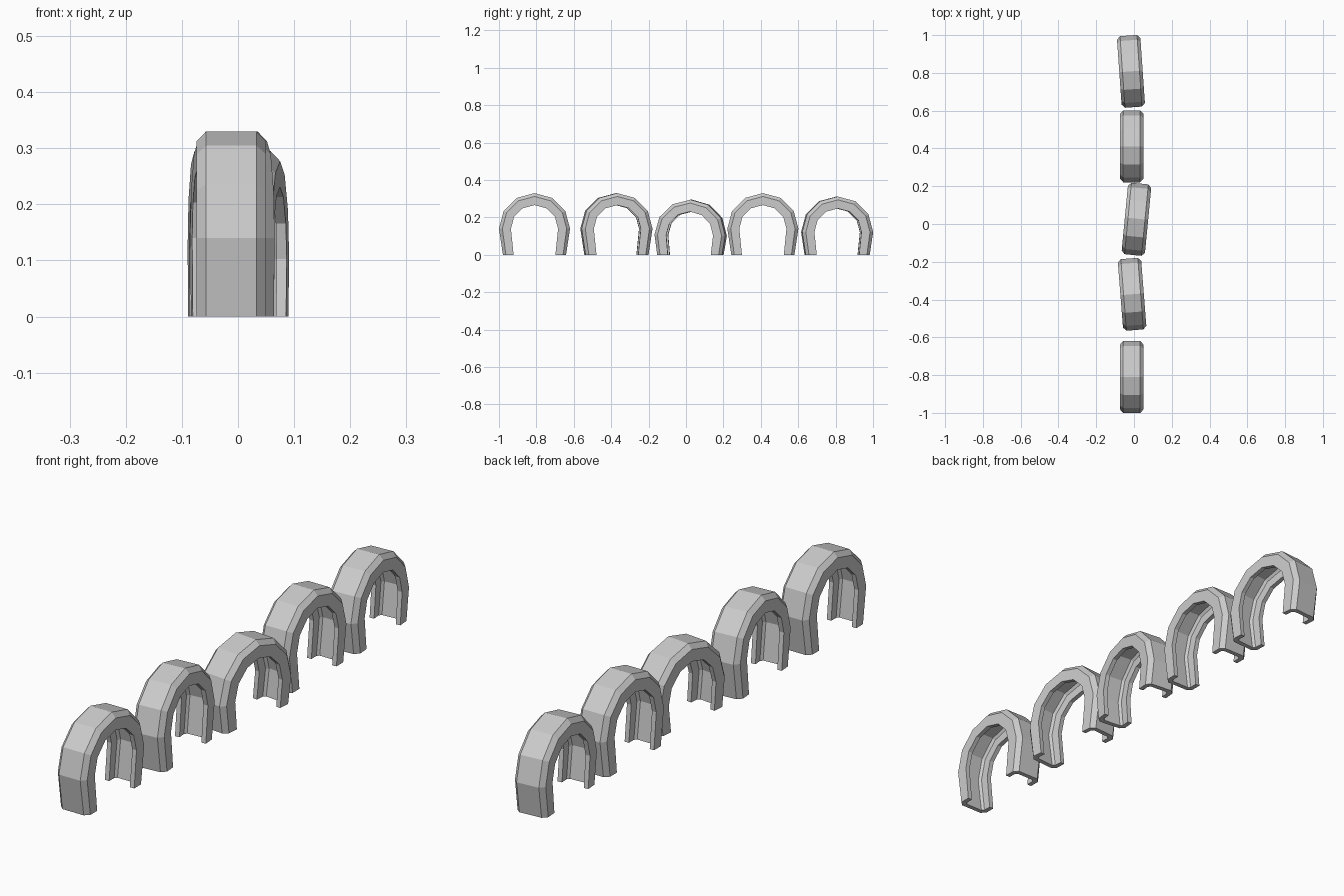
import bpy, bmesh, math
from mathutils import Matrix, Vector

if "Cube" in bpy.data.objects:
    bpy.data.objects.remove(bpy.data.objects["Cube"])

# Half cross-section of the tyre shell: (sideways offset, radius)
HALF = [(0.045, 0.190), (0.062, 0.172), (0.062, 0.126),
        (0.044, 0.126), (0.044, 0.160), (0.036, 0.170)]
SECTION = HALF + [(-x, r) for x, r in reversed(HALF)]
HUB = 0.14  # height of the arch centre above ground


def tyre(name, x, y, turn, sink=0.0, tilt=0.0):
    bm = bmesh.new()
    # Arch path: straight leg, half of a 12-sided ring, straight leg
    path = [(0.88, -0.15)]
    path += [(math.cos(math.radians(a)), math.sin(math.radians(a))) for a in range(0, 181, 30)]
    path += [(-0.88, -0.15)]
    rings = []
    for i, (c, s) in enumerate(path):
        leg = i in (0, len(path) - 1)
        rings.append([bm.verts.new((px, c * r, s if leg else s * r)) for px, r in SECTION])
    n = len(SECTION)
    for a, b in zip(rings, rings[1:]):
        for k in range(n):
            bm.faces.new((a[k], a[(k + 1) % n], b[(k + 1) % n], b[k]))
    # Place the tyre, then trim the legs at ground level and cap them
    place = (Matrix.Translation((x, y, HUB - sink))
             @ Matrix.Rotation(math.radians(turn), 4, 'Z')
             @ Matrix.Rotation(math.radians(tilt), 4, 'X'))
    bm.transform(place)
    bmesh.ops.bisect_plane(bm, geom=bm.verts[:] + bm.edges[:] + bm.faces[:],
                           plane_co=Vector((0, 0, 0)), plane_no=Vector((0, 0, 1)),
                           clear_inner=True)
    bmesh.ops.holes_fill(bm, edges=[e for e in bm.edges if e.is_boundary], sides=0)
    bmesh.ops.recalc_face_normals(bm, faces=bm.faces[:])
    mesh = bpy.data.meshes.new(name)
    bm.to_mesh(mesh)
    bm.free()
    bpy.context.collection.objects.link(bpy.data.objects.new(name, mesh))


# Row of half-buried tyres, slightly uneven
tyre("buried_tyre_1", -0.012, -0.81, 0)
tyre("buried_tyre_2", -0.010, -0.372, 4.5)
tyre("buried_tyre_3", 0.013, 0.025, -5.5, 0.035, -1)
tyre("buried_tyre_4", -0.012, 0.411, 0)
tyre("buried_tyre_5", -0.016, 0.808, 4, 0.018)
